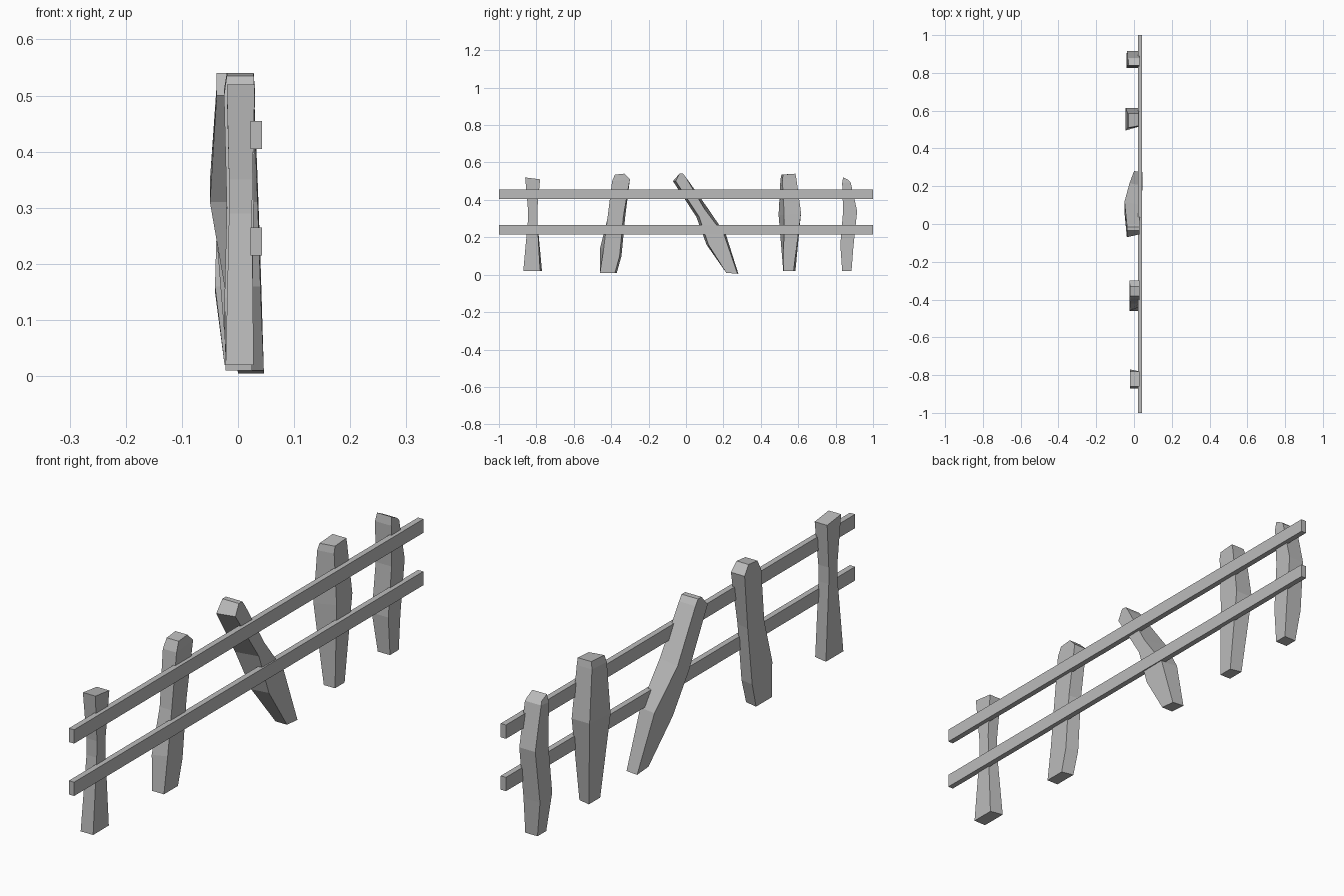
import bpy
import bmesh

default_cube = bpy.data.objects.get("Cube")
if default_cube:
    bpy.data.objects.remove(default_cube, do_unlink=True)

# One plain grey for the whole fence
grey = bpy.data.materials.new("weathered_grey")
grey.use_nodes = True
grey_value = (0.5, 0.5, 0.5, 1.0)
grey.diffuse_color = grey_value
grey.node_tree.nodes["Principled BSDF"].inputs["Base Color"].default_value = grey_value


def add_object(name, bm):
    """Turn a bmesh into a flat shaded grey object."""
    bmesh.ops.recalc_face_normals(bm, faces=bm.faces)
    mesh = bpy.data.meshes.new(name)
    bm.to_mesh(mesh)
    bm.free()
    mesh.materials.append(grey)
    obj = bpy.data.objects.new(name, mesh)
    bpy.context.collection.objects.link(obj)
    return obj


def loft_post(name, centre, sections):
    """Skin four-cornered sections, all in hundredths of a unit.

    Each section holds the near edge (y, z), the far edge (y, z), the
    x range, and how far the rail side is pinched at the near and far edge.
    """
    bm = bmesh.new()
    rings = []
    for (near_y, near_z), (far_y, far_z), (x_min, x_max), (pinch_near, pinch_far) in sections:
        corners = [
            (x_min, near_y, near_z),
            (x_max, near_y + pinch_near, near_z),
            (x_max, far_y - pinch_far, far_z),
            (x_min, far_y, far_z),
        ]
        rings.append([bm.verts.new((x / 100, (y + centre) / 100, z / 100))
                      for x, y, z in corners])
    for lower, upper in zip(rings, rings[1:]):
        for i in range(len(lower)):
            j = (i + 1) % len(lower)
            bm.faces.new((lower[i], lower[j], upper[j], upper[i]))
    bm.faces.new(rings[0])
    bm.faces.new(rings[-1])
    return add_object(name, bm)


def add_rail(name, z_low, z_high):
    """Long square bar running the whole length of the fence."""
    bm = bmesh.new()
    bmesh.ops.create_cube(bm, size=1)
    bmesh.ops.scale(bm, vec=(0.021, 2, z_high - z_low), verts=bm.verts)
    bmesh.ops.translate(bm, vec=(0.0325, 0, (z_low + z_high) / 2), verts=bm.verts)
    return add_object(name, bm)


even = (0, 0)

# Rails
add_rail("lower_rail", 0.215, 0.265)
add_rail("upper_rail", 0.405, 0.455)

# Waisted post at the front end
loft_post("front_end_post", -82, [
    ((-5, 2), (5, 2), (-2.2, 2.8), (0, 1)),
    ((-2.5, 29), (2.5, 29), (-1.6, 2.5), even),
    ((-2.5, 35), (2.5, 35), (-1.6, 2.6), even),
    ((-4, 52), (4, 51), (-2, 3), even),
])

# Slightly crooked post
loft_post("crooked_post", -38, [
    ((-8, 1), (1, 1), (-2.2, 2.5), (0, 1)),
    ((-8, 14), (3.5, 10), (-2.4, 2.6), (2, 1)),
    ((-4, 30), (5.5, 31), (-2, 2.8), (0, 1)),
    ((-1.5, 50), (8, 51), (-2.5, 3), (0, 0)),
    ((0, 53.5), (5, 54), (-2, 2.8), even),
])

# Leaning post, narrowing towards a chamfered top
loft_post("leaning_post", 0, [
    ((21.5, 1), (28, 0.5), (0, 4.6), (0, 0.5)),
    ((11, 16), (21.5, 21), (-2.4, 4), (1, 1)),
    ((5.5, 31), (12, 35), (-5, 3.5), (1.5, 2)),
    ((-7, 50), (0, 52), (-3.8, 2.8), (1.5, 0)),
    ((-3.5, 54), (-1.5, 54), (-3.8, 2.8), even),
])

# Post bulging in the middle
loft_post("bulging_post", 55, [
    ((-3, 2), (3.5, 2), (-2, 2.5), (0, 1)),
    ((-5.5, 32), (6.5, 33), (-4.4, 2.8), (3, 0)),
    ((-4.5, 51), (4, 51.5), (-3.6, 2.5), (1, 0)),
    ((-4, 53.5), (3.5, 54), (-3, 2.5), (1, 0)),
])

# Narrow post at the back end
loft_post("back_end_post", 86, [
    ((-2.5, 2), (2.5, 2), (-2.4, 2.5), even),
    ((-3.5, 16), (3.5, 15), (-4.1, 2.5), even),
    ((-2, 34), (5.5, 34), (-3.6, 2.8), even),
    ((-2.5, 49), (2, 49.5), (-3.5, 3), even),
    ((-2, 52), (1, 50.5), (-3, 2.8), even),
])
